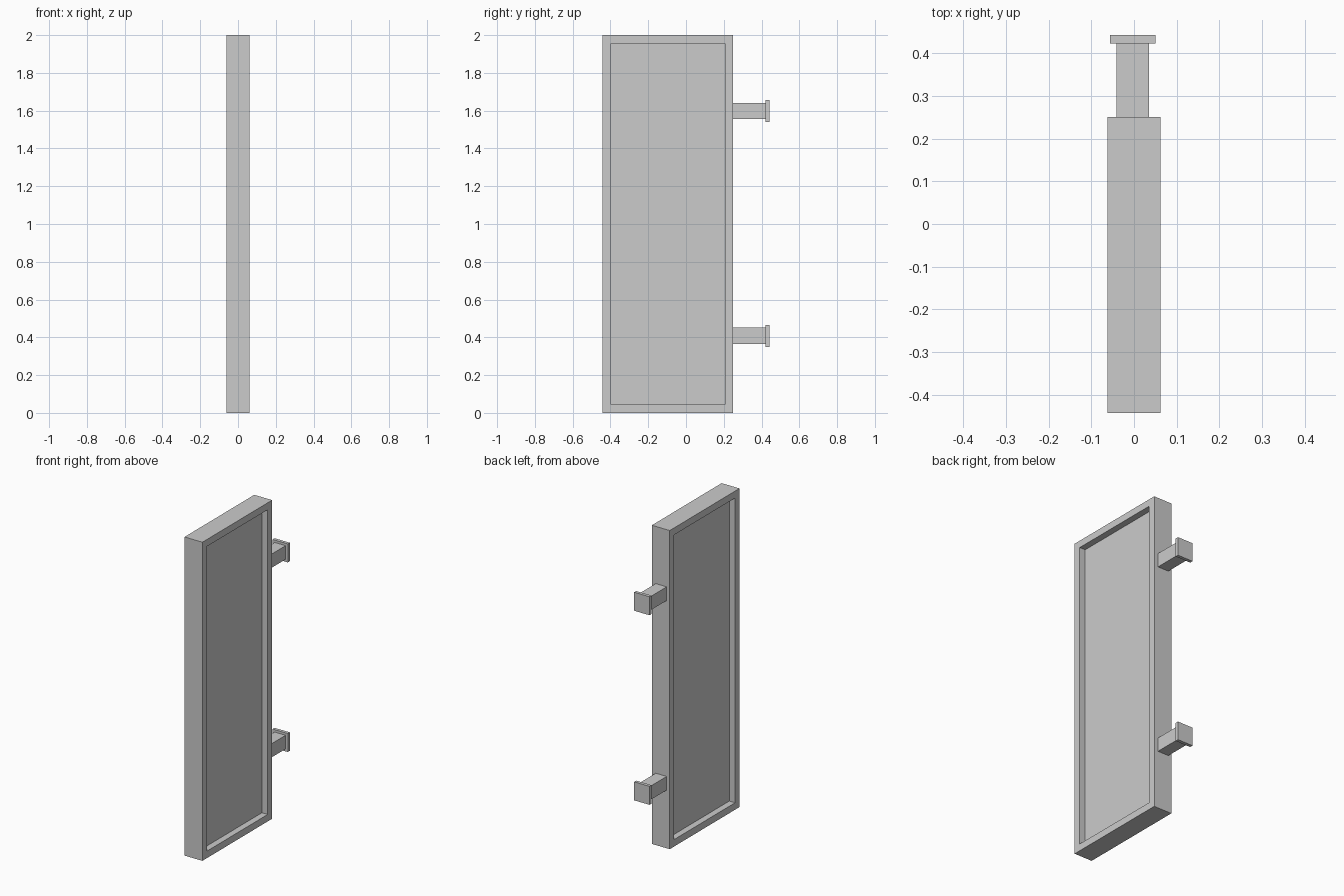
import bpy, bmesh
from mathutils import Vector

if "Cube" in bpy.data.objects:
    bpy.data.objects.remove(bpy.data.objects["Cube"])


def box(name, lo, hi, inset=0.0, depth=0.0):
    """Box between two corners; optionally recess a panel into both x faces."""
    lo, hi = Vector(lo), Vector(hi)
    bm = bmesh.new()
    bmesh.ops.create_cube(bm, size=1)
    for v in bm.verts:
        v.co = (lo + hi) / 2 + v.co * (hi - lo)
    if inset:
        bm.normal_update()
        for f in [f for f in bm.faces if abs(f.normal.x) > 0.9]:
            # rim first, then straight recess walls
            bmesh.ops.inset_region(bm, faces=[f], thickness=inset)
            push = -f.normal * depth
            inner = bmesh.ops.extrude_discrete_faces(bm, faces=[f])["faces"]
            bmesh.ops.translate(bm, verts=inner[0].verts[:], vec=push)
    bmesh.ops.recalc_face_normals(bm, faces=bm.faces[:])
    mesh = bpy.data.meshes.new(name)
    bm.to_mesh(mesh)
    bm.free()
    obj = bpy.data.objects.new(name, mesh)
    bpy.context.collection.objects.link(obj)
    return obj


# Slab with a recessed panel on each side
box("framed_panel", (-0.062, -0.442, 0), (0.062, 0.25, 2), 0.062, 0.04)

# Two mounting brackets on the back edge: arm and end plate
CX = -0.003
for label, z in (("lower", 0.408), ("upper", 1.598)):
    box(label + "_bracket_arm", (CX - 0.038, 0.25, z - 0.043), (CX + 0.038, 0.422, z + 0.043))
    box(label + "_bracket_plate", (CX - 0.053, 0.422, z - 0.058), (CX + 0.053, 0.442, z + 0.058))
